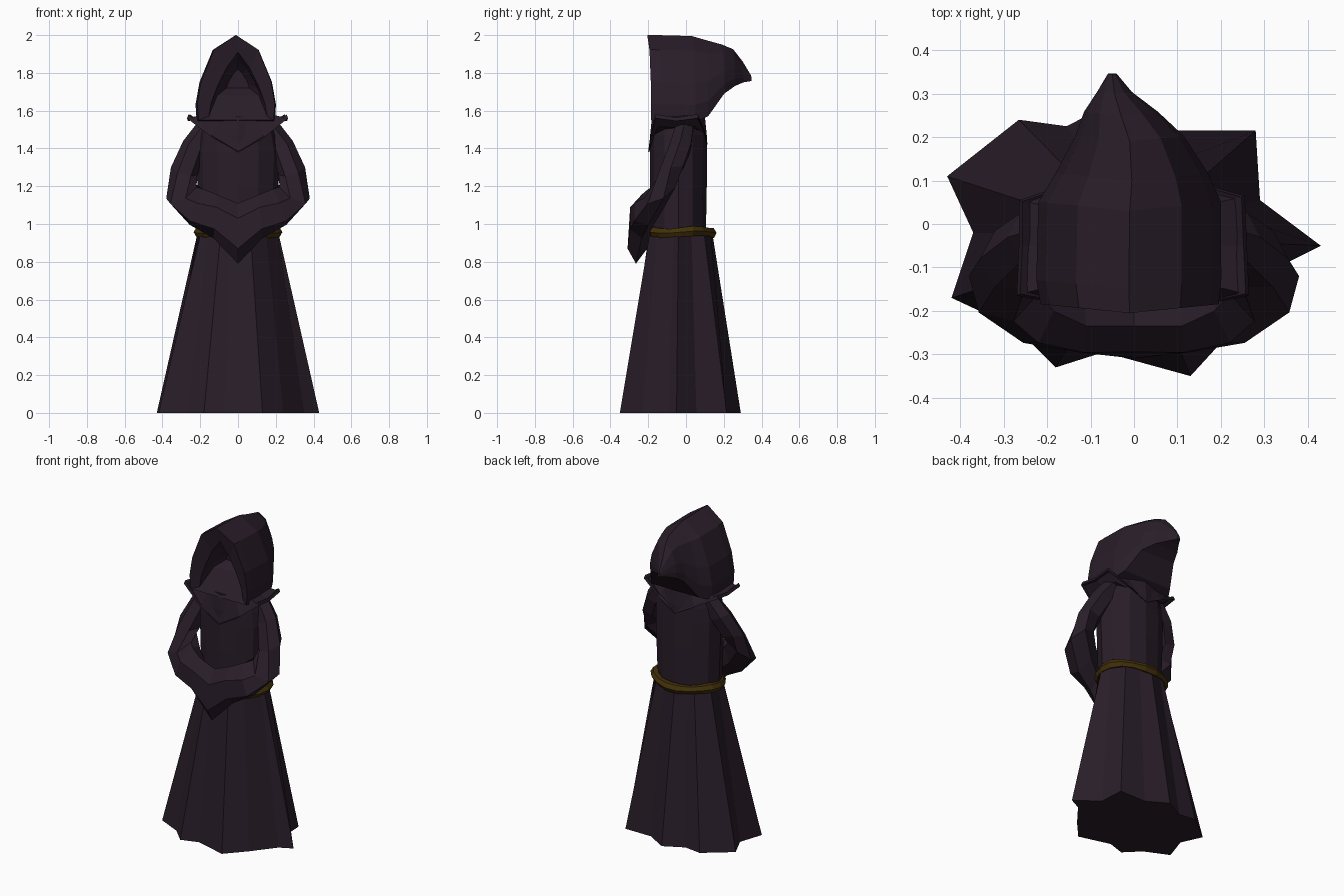
import bpy, bmesh
from math import sin, cos, pi, atan2
from mathutils import Vector

if "Cube" in bpy.data.objects:
    bpy.data.objects.remove(bpy.data.objects["Cube"], do_unlink=True)


def material(name, rgb):
    m = bpy.data.materials.new(name)
    m.use_nodes = True
    m.diffuse_color = (*rgb, 1)
    m.node_tree.nodes["Principled BSDF"].inputs["Base Color"].default_value = (*rgb, 1)
    m.node_tree.nodes["Principled BSDF"].inputs["Roughness"].default_value = 0.9
    return m


ROBE = material("dark plum cloth", (0.022, 0.0125, 0.022))
ROPE = material("brown gold rope", (0.055, 0.031, 0.003))


def loft(name, rings, mat, caps=True):
    """Skin a list of equally long rings of points."""
    bm = bmesh.new()
    rows = [[bm.verts.new(p) for p in ring] for ring in rings]
    n = len(rows[0])
    for a, b in zip(rows, rows[1:]):
        for i in range(n):
            j = (i + 1) % n
            bm.faces.new((a[i], a[j], b[j], b[i]))
    if caps:
        bm.faces.new(rows[0])
        bm.faces.new(rows[-1])
    bmesh.ops.remove_doubles(bm, verts=bm.verts, dist=0.0001)
    bmesh.ops.recalc_face_normals(bm, faces=bm.faces)
    mesh = bpy.data.meshes.new(name)
    bm.to_mesh(mesh)
    bm.free()
    mesh.materials.append(mat)
    ob = bpy.data.objects.new(name, mesh)
    bpy.context.collection.objects.link(ob)


def ellipse(rx, ry, cy, z, n=12):
    return [(rx * cos(2 * pi * i / n), cy + ry * sin(2 * pi * i / n), z) for i in range(n)]


# Skirt: ragged star hem rising to an oval waist
hem = [(0.43, -0.05), (0.29, 0.055), (0.28, 0.215), (0.1, 0.215), (-0.03, 0.29),
       (-0.155, 0.225), (-0.265, 0.24), (-0.43, 0.11), (-0.37, -0.02), (-0.42, -0.17),
       (-0.27, -0.24), (-0.18, -0.33), (-0.07, -0.295), (0.13, -0.35), (0.24, -0.23),
       (0.35, -0.09)]
waist = []
for x, y in hem:
    a = atan2((y + 0.03) / 0.17, x / 0.215)
    waist.append((0.215 * cos(a), -0.03 + 0.17 * sin(a), 0.95))
loft("skirt", [[(x, y, 0) for x, y in hem], waist], ROBE)

# Torso
loft("torso", [ellipse(rx, ry, -0.04, z) for rx, ry, z in
               [(0.205, 0.145, 0.93), (0.215, 0.15, 1.2), (0.22, 0.15, 1.38),
                (0.205, 0.15, 1.47), (0.17, 0.14, 1.57)]], ROBE)

# Rope belt, lumpy and slightly wavy
belt = []
for i in range(19):
    t = 2 * pi * i / 18
    r = 0.028 + 0.003 * sin(5 * t)
    z = 0.957 + 0.006 * sin(3 * t)
    belt.append([((0.207 + r * cos(s)) * cos(t), -0.025 + (0.16 + r * cos(s)) * sin(t),
                  z + r * sin(s)) for s in [2 * pi * k / 6 for k in range(6)]])
loft("rope_belt", belt, ROPE, caps=False)

# Sleeves: centre, long axis and short axis of each section, shoulder to clasped cuffs
sections = [
    ((0.16, -0.01, 1.50), (0.06, 0, 0.03), (0, 0.055, 0)),
    ((0.23, -0.03, 1.41), (0.06, 0, 0.03), (0, 0.065, 0)),
    ((0.285, -0.08, 1.28), (0.07, 0, 0.02), (0, 0.075, 0.02)),
    ((0.30, -0.14, 1.165), (0.08, 0.02, -0.03), (-0.02, 0.085, 0.05)),
    ((0.22, -0.20, 1.09), (0.035, 0, -0.095), (-0.02, 0.085, 0.03)),
    ((0.12, -0.235, 1.04), (0.01, 0, -0.115), (0, 0.07, 0.01)),
    ((0, -0.25, 0.95), (0, -0.015, -0.16), (0, 0.06, 0)),
]
for side, label in ((1, "left"), (-1, "right")):
    rings = []
    for c, u, v in sections:
        ring = [Vector(c) + Vector(u) * cos(k * pi / 3) + Vector(v) * sin(k * pi / 3)
                for k in range(6)]
        rings.append([(side * p.x, p.y, p.z) for p in ring])
    loft(label + "_sleeve", rings, ROBE)

# Collar: flared mantle dipping to a point at front and back
edge = [(0.26, -0.05, 1.545), (0.255, 0.065, 1.56), (0.13, 0.1, 1.49), (0, 0.115, 1.42),
        (-0.13, 0.1, 1.49), (-0.265, 0.055, 1.56), (-0.265, -0.05, 1.545),
        (-0.27, -0.165, 1.56), (-0.14, -0.19, 1.46), (0, -0.2, 1.385),
        (0.14, -0.19, 1.46), (0.265, -0.165, 1.56)]


def inset(fx, fy, mix, z):
    return [(x * fx, -0.04 + (y + 0.04) * fy, z + (h - z) * mix) for x, y, h in edge]


loft("collar", [inset(0.65, 0.8, 0.1, 1.585), inset(0.97, 0.97, 1, 1.5), edge,
                inset(0.97, 0.97, 1.15, 1.42), inset(0.72, 0.85, 0.45, 1.48)], ROBE)

# Hood: arched sections from the recessed face opening back to the drooping tip
arch = [(0.57, 0.83), (0.9, 0.46), (1, 0.2), (0.97, 0)]
lancet = [(0.4, 0.75), (0.72, 0.45), (0.92, 0.2), (1, 0)]
hood = [
    (lancet, 0, -0.04, 0.06, 1.82, 1.72),
    (lancet, 0, -0.10, 0.11, 1.87, 1.68),
    (lancet, 0, -0.185, 0.155, 1.91, 1.57),
    (arch, -0.01, -0.205, 0.205, 2.0, 1.55),
    (arch, -0.012, -0.15, 0.213, 2.0, 1.54),
    (arch, -0.01, 0.03, 0.21, 1.995, 1.54),
    (arch, -0.005, 0.10, 0.175, 1.975, 1.57),
    (arch, -0.01, 0.19, 0.125, 1.95, 1.69),
    (arch, -0.03, 0.25, 0.085, 1.925, 1.73),
    (arch, -0.045, 0.30, 0.04, 1.86, 1.75),
    (arch, -0.05, 0.345, 0.01, 1.785, 1.757),
]
rings = []
for half, cx, y, w, top, low in hood:
    outline = [(0, 1)] + half + [(-x, h) for x, h in reversed(half)]
    rings.append([(cx + w * x, y + 0.1 * w * abs(x), low + (top - low) * h)
                  for x, h in outline])
loft("hood", rings, ROBE)
